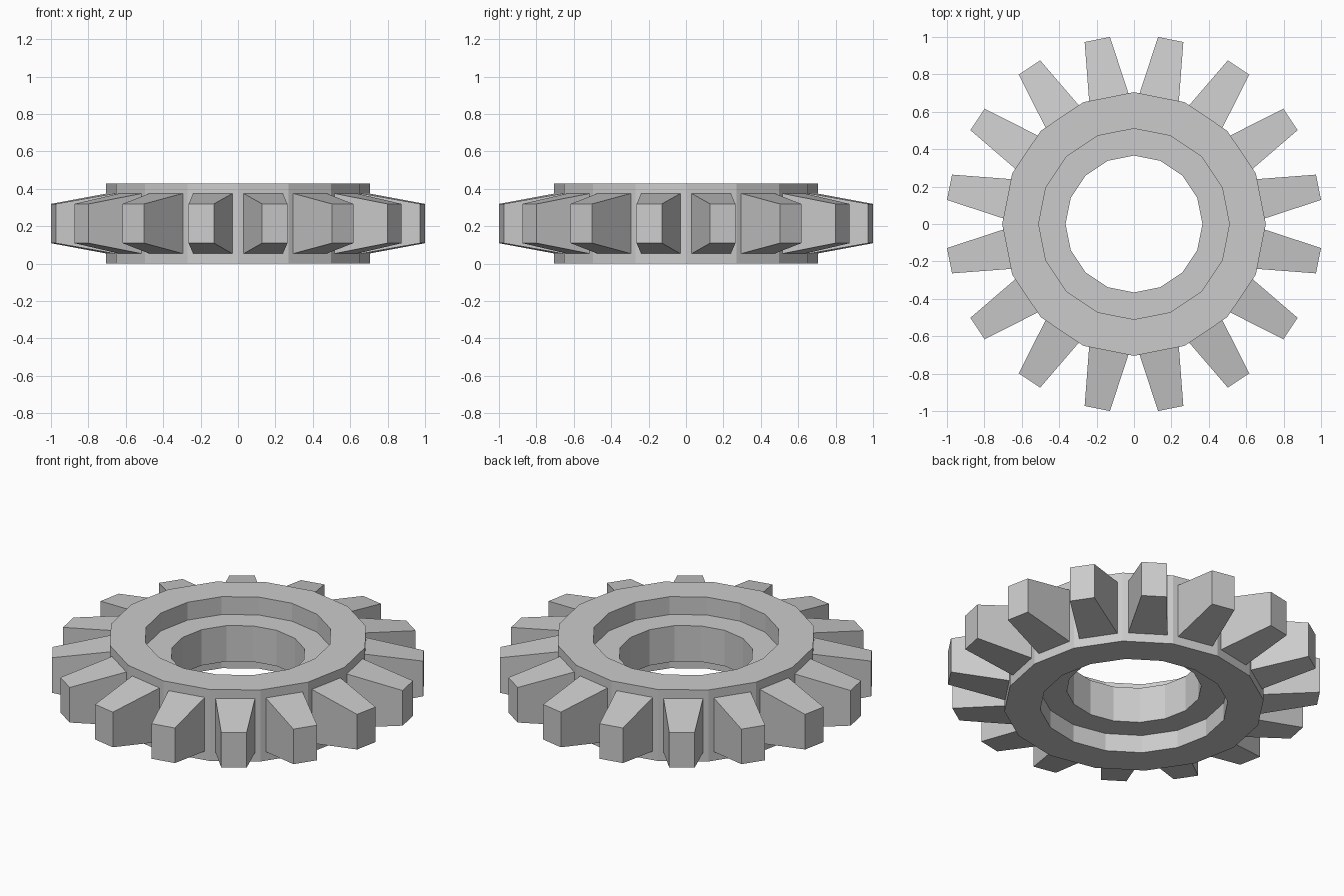
import bpy, bmesh, math
from mathutils import Vector

if "Cube" in bpy.data.objects:
    bpy.data.objects.remove(bpy.data.objects["Cube"])

SIDES = 16
HEIGHT = 0.428
STEP = math.tau / SIDES

# Hub cross-section (radius, z), a stepped ring with a recess above and below
profile = [(0.705, 0), (0.705, HEIGHT), (0.51, HEIGHT), (0.51, 0.321),
           (0.366, 0.321), (0.366, 0.107), (0.51, 0.107), (0.51, 0)]

bm = bmesh.new()
rings = [[bm.verts.new((r * math.cos(i * STEP), r * math.sin(i * STEP), z))
          for r, z in profile] for i in range(SIDES)]
rim = []
n = len(profile)
for i in range(SIDES):
    a, b = rings[i], rings[(i + 1) % SIDES]
    for j in range(n):
        k = (j + 1) % n
        f = bm.faces.new((a[j], b[j], b[k], a[k]))
        if j == 0:
            rim.append(f)
bm.normal_update()


def shape_face(face, angle, dist, half_w, half_h):
    """Place a rim quad as a rectangle at the given radial distance."""
    out = Vector((math.cos(angle), math.sin(angle), 0))
    side = Vector((-out.y, out.x, 0))
    for v in face.verts:
        s = math.copysign(half_w, v.co.dot(side))
        h = math.copysign(half_h, v.co.z - HEIGHT / 2)
        v.co = out * dist + side * s + Vector((0, 0, HEIGHT / 2 + h))


# Teeth: one tapered tooth drawn out of each rim face
apothem = 0.705 * math.cos(STEP / 2)
for dist, half_w, half_h in ((apothem, 0.107, 0.161), (1.006, 0.069, 0.105)):
    bmesh.ops.inset_individual(bm, faces=rim, thickness=0.01)
    for i, f in enumerate(rim):
        shape_face(f, (i + 0.5) * STEP, dist, half_w, half_h)

bmesh.ops.recalc_face_normals(bm, faces=bm.faces)
mesh = bpy.data.meshes.new("gear_wheel")
bm.to_mesh(mesh)
bm.free()
bpy.context.collection.objects.link(bpy.data.objects.new("gear_wheel", mesh))
